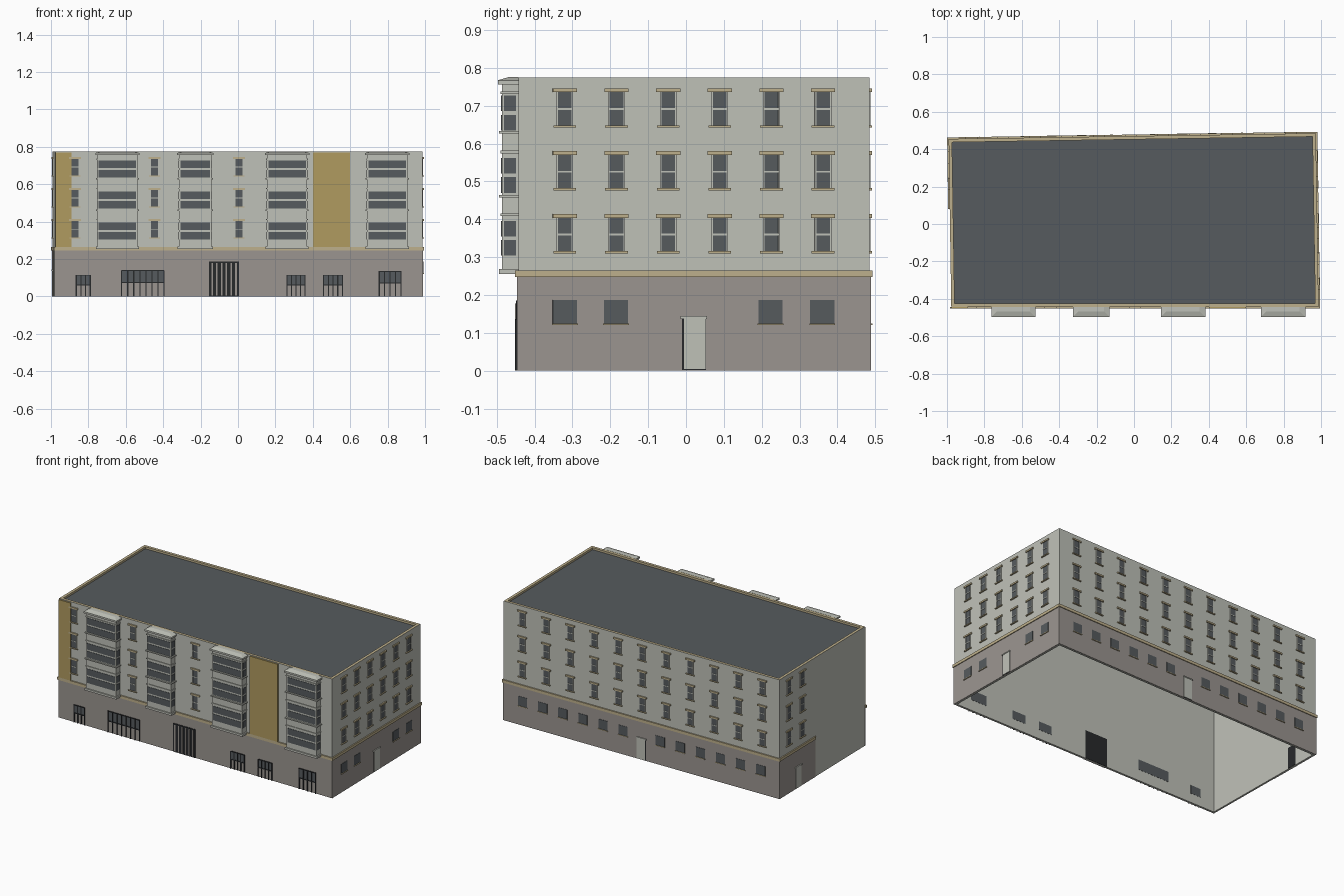
import bpy, bmesh
from mathutils import Vector

cube = bpy.data.objects.get("Cube")
if cube:
    bpy.data.objects.remove(cube)


def material(name, hex_code):
    def linear(i):
        c = int(hex_code[i:i + 2], 16) / 255
        return c / 12.92 if c < 0.04 else ((c + 0.055) / 1.055) ** 2.4
    col = (linear(0), linear(2), linear(4), 1)
    m = bpy.data.materials.new(name)
    m.use_nodes = True
    m.diffuse_color = col
    bsdf = m.node_tree.nodes["Principled BSDF"]
    bsdf.inputs["Base Color"].default_value = col
    bsdf.inputs["Roughness"].default_value = 0.9
    return m


MATS = {
    "wall": material("pale grey wall", "bfc1b8"),
    "base": material("warm grey stone", "9b9590"),
    "trim": material("tan trim", "beb08c"),
    "gold": material("gold panel", "b09b60"),
    "glass": material("slate glass and roof", "565b5e"),
    "frame": material("dark frame", "27292b"),
}

# Slightly skewed footprint, counter-clockwise from front left
CORNERS = [Vector(c) for c in ((-0.977, -0.443), (0.987, -0.443), (0.972, 0.485), (-0.991, 0.455))]
WALLS = {"front": (0, 0), "right": (1, 1), "back": (2, 0), "left": (3, 1)}
HEIGHT, BASE_TOP, PARTY_Y = 0.775, 0.247, 0.08
parts = {}


def on_wall(wall, u, d):
    """Point on a wall: u is the world x or y along it, d is the distance outward."""
    i, axis = WALLS[wall]
    a, b = CORNERS[i], CORNERS[(i + 1) % 4]
    e = (b - a).normalized()
    p = a + (b - a) * (u - a[axis]) / (b[axis] - a[axis])
    return p + Vector((e.y, -e.x)) * d


def box(part, mat, wall, u0, u1, z0, z1, d1, d0=0.0, taper=0.0):
    """Block on a wall; taper pulls in the top on its three free sides."""
    bm = parts.setdefault((part, mat), bmesh.new())
    rings = []
    for z, t in ((z0, 0), (z1, taper)):
        pts = ((u0 + t, d0), (u1 - t, d0), (u1 - t, d1 - t), (u0 + t, d1 - t))
        rings.append([bm.verts.new((*on_wall(wall, u, d), z)) for u, d in pts])
    lo, hi = rings
    bm.faces.new(lo)
    bm.faces.new(hi)
    for k in range(4):
        n = (k + 1) % 4
        bm.faces.new((lo[k], lo[n], hi[n], hi[k]))


def finish(name, bm, mats):
    bmesh.ops.recalc_face_normals(bm, faces=bm.faces)
    mesh = bpy.data.meshes.new(name)
    bm.to_mesh(mesh)
    bm.free()
    for m in mats:
        mesh.materials.append(MATS[m])
    bpy.context.collection.objects.link(bpy.data.objects.new(name, mesh))


# Open-bottomed shell with parapet rim and sunken roof
def footprint(inset):
    cx = Vector((0, 0))
    return [c + Vector((-inset if c.x > cx.x else inset, -inset if c.y > cx.y else inset)) for c in CORNERS]


bm = bmesh.new()
profile = [(0.012, 0.745), (0.012, 0), (0, 0), (0, HEIGHT), (0.018, HEIGHT), (0.018, 0.762)]
rings = [[bm.verts.new((*p, z)) for p in footprint(i)] for i, z in profile]
for s, (r0, r1) in enumerate(zip(rings, rings[1:])):
    for k in range(4):
        n = (k + 1) % 4
        bm.faces.new((r0[k], r0[n], r1[n], r1[k])).material_index = 1 if s > 2 else 0
bm.faces.new(rings[0])
bm.faces.new(rings[-1]).material_index = 2
finish("building_shell", bm, ["wall", "trim", "glass"])

# Stone ground storey and cornice, stopping at the plain party wall
spans = {"front": (-0.977, 0.987), "right": (-0.443, 0.485),
         "back": (-0.991, 0.972), "left": (PARTY_Y, 0.455)}
for wall, (a, b) in spans.items():
    for part, mat, z0, z1, d in (("ground_storey", "base", 0.001, BASE_TOP, 0.003),
                                 ("cornice", "trim", BASE_TOP, 0.265, 0.008)):
        start = a if wall == "left" else a - d
        box(part, mat, wall, start, b + d, z0, z1, d)


# Sash windows with lintel and sill on the upper storeys
def sash_window(wall, u, sill):
    box("window_glass", "glass", wall, u - 0.018, u + 0.018, sill, sill + 0.088, 0.002)
    box("window_bar", "wall", wall, u - 0.018, u + 0.018, sill + 0.041, sill + 0.046, 0.004)
    for s in (-1, 1):
        box("window_jamb", "wall", wall, u + s * 0.020 - 0.002, u + s * 0.020 + 0.002,
            sill, sill + 0.088, 0.004)
    box("window_lintel", "trim", wall, u - 0.032, u + 0.032, sill + 0.088, sill + 0.098, 0.008)
    box("window_sill", "trim", wall, u - 0.030, u + 0.030, sill - 0.006, sill, 0.008)


back_columns = [0.84 - 0.171 * i for i in range(11)]
columns = {
    "front": [-0.872, -0.447, 0.005],
    "right": [-0.32 + 0.1364 * i for i in range(6)],
    "back": back_columns,
    "left": [0.355, 0.215],
}
SILLS = (0.316, 0.482, 0.648)
for wall, us in columns.items():
    for u in us:
        for sill in SILLS:
            sash_window(wall, u, sill)


# Ground storey windows and service doors
def low_window(wall, u):
    box("ground_window", "glass", wall, u - 0.032, u + 0.032, 0.125, 0.187, 0.005)
    box("ground_sill", "trim", wall, u - 0.034, u + 0.034, 0.121, 0.125, 0.009)


def service_door(wall, u):
    box("door_recess", "frame", wall, u - 0.032, u + 0.032, 0.002, 0.14, 0.004, -0.014)
    box("service_door", "wall", wall, u - 0.027, u + 0.032, 0.004, 0.137, 0.007)
    box("door_lintel", "wall", wall, u - 0.036, u + 0.034, 0.137, 0.144, 0.009)


for y in (-0.32, -0.185, 0.223, 0.36):
    low_window("right", y)
for i in range(6):
    low_window("back", 0.835 - 0.143 * i)
    low_window("back", -0.86 + 0.143 * i)
for wall, u in (("right", 0.021), ("back", -0.01), ("left", 0.26)):
    service_door(wall, u)

# Gold panels on the front
for a, b in ((-0.977, -0.89), (0.40, 0.60)):
    box("gold_panel", "gold", "front", a, b, 0.265, 0.77, 0.008)


# Projecting bays: body, mouldings, sloped cap and panes on three sides
def bay(u0, u1):
    box("bay_body", "wall", "front", u0, u1, 0.26, 0.76, 0.043)
    for z0, z1, o in ((0.255, 0.268, 0.008), (0.457, 0.464, 0.008), (0.626, 0.633, 0.008),
                      (0.408, 0.415, 0.004), (0.574, 0.581, 0.004), (0.731, 0.738, 0.004),
                      (0.756, 0.767, 0.011)):
        box("bay_moulding", "wall", "front", u0 - o, u1 + o, z0, z1, 0.043 + o)
    box("bay_cap", "wall", "front", u0 - 0.011, u1 + 0.011, 0.767, 0.776, 0.054, taper=0.03)
    for z in (0.304, 0.470, 0.635):
        for lift in (0, 0.051):
            lo, hi = z + lift, z + lift + 0.041
            box("bay_glass", "glass", "front", u0 + 0.007, u1 - 0.007, lo, hi, 0.045, 0.042)
            for a, b in ((u0 - 0.002, u0 + 0.002), (u1 - 0.002, u1 + 0.002)):
                box("bay_side_glass", "glass", "front", a, b, lo, hi, 0.038, 0.006)


for a, b in ((-0.752, -0.538), (-0.315, -0.142), (0.155, 0.370), (0.690, 0.905)):
    bay(a, b)


# Shop fronts: glazed upper half, stone panels below, dark frames
def shop_front(u0, u1, top, bays):
    mid = top * 0.52
    box("shop_glass", "glass", "front", u0, u1, mid, top, 0.005, -0.013)
    for z in (mid, top - 0.004):
        box("shop_rail", "frame", "front", u0, u1, z, z + 0.005, 0.008)
    for i in range(bays + 1):
        u = u0 + (u1 - u0) * i / bays
        box("shop_post", "frame", "front", u - 0.003, u + 0.003, 0.001, top, 0.008)


for args in ((-0.865, -0.79, 0.115, 3), (-0.622, -0.395, 0.14, 7), (0.262, 0.358, 0.115, 4),
             (0.458, 0.558, 0.115, 4), (0.755, 0.872, 0.135, 4)):
    shop_front(*args)

# Barred entrance gate
box("gate_panel", "frame", "front", -0.155, 0.005, 0.001, 0.186, 0.006, -0.014)
for i in range(6):
    u = -0.143 + 0.0255 * i
    box("gate_stripe", "base", "front", u, u + 0.009, 0.004, 0.178, 0.008)

for (name, mat), mesh_data in parts.items():
    finish(name, mesh_data, [mat])
